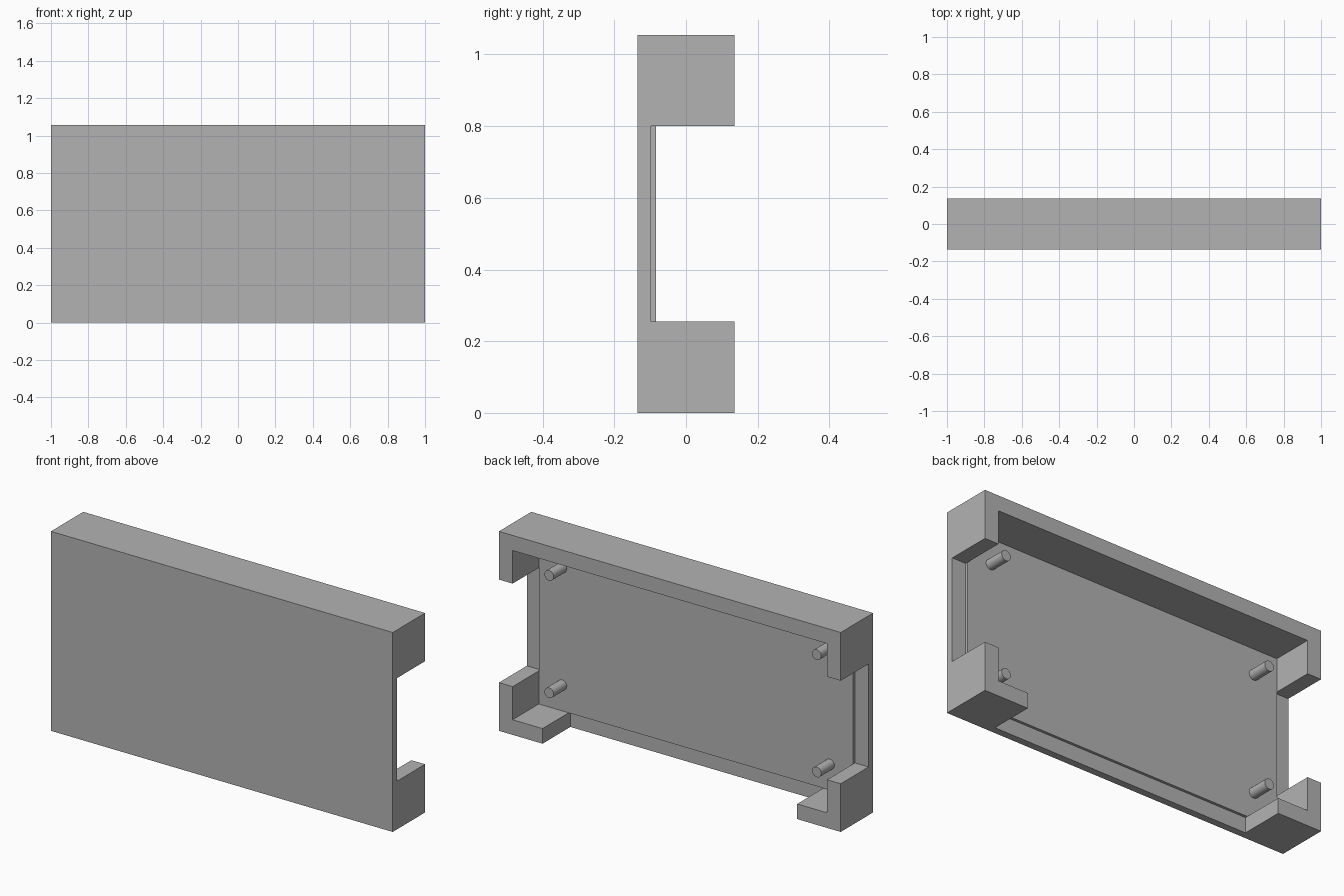
import bpy, bmesh, math
from mathutils import Matrix

cube = bpy.data.objects.get("Cube")
if cube:
    bpy.data.objects.remove(cube, do_unlink=True)

HEIGHT, BACK = 1.055, 0.135      # total height, half depth
WALL, CORNER = 0.08, 0.255       # wall thickness, length of the corner walls
FLOOR_Y, PANEL_Y = -0.0975, -0.0835
PEG_INSET, PEG_RADIUS, PEG_LENGTH = 0.217, 0.027, 0.11

grey = bpy.data.materials.new("plain_grey")
grey.use_nodes = True
colour = (0.45, 0.45, 0.45, 1)
grey.diffuse_color = colour
grey.node_tree.nodes["Principled BSDF"].inputs["Base Color"].default_value = colour


def make_object(name, bm):
    bmesh.ops.recalc_face_normals(bm, faces=bm.faces)
    mesh = bpy.data.meshes.new(name)
    bm.to_mesh(mesh)
    bm.free()
    mesh.materials.append(grey)
    obj = bpy.data.objects.new(name, mesh)
    bpy.context.collection.objects.link(obj)
    return obj


def prism(name, outline, y0, y1):
    """Extrude an x-z outline along y."""
    bm = bmesh.new()
    face = bm.faces.new([bm.verts.new((x, y0, z)) for x, z in outline])
    result = bmesh.ops.extrude_face_region(bm, geom=[face])
    verts = [v for v in result["geom"] if isinstance(v, bmesh.types.BMVert)]
    bmesh.ops.translate(bm, verts=verts, vec=(0, y1 - y0, 0))
    return make_object(name, bm)


def rectangle(half_width, z0, z1):
    return [(-half_width, z0), (half_width, z0), (half_width, z1), (-half_width, z1)]


def activate(obj):
    bpy.ops.object.select_all(action='DESELECT')
    obj.select_set(True)
    bpy.context.view_layer.objects.active = obj


# Case: a solid block hollowed from behind, open at both ends and below
case = prism("case", rectangle(1, 0, HEIGHT), -BACK, BACK)
inner = 1 - WALL
half = [(inner, HEIGHT - WALL), (inner, HEIGHT - CORNER), (1.1, HEIGHT - CORNER),
        (1.1, CORNER), (inner, CORNER), (inner, WALL),
        (1 - CORNER, WALL), (1 - CORNER, -0.1)]
outline = half + [(-x, z) for x, z in reversed(half)]
cutter = prism("hollow_cutter", outline, FLOOR_Y, 0.3)
cutter.hide_render = True
cut = case.modifiers.new("hollow", 'BOOLEAN')
cut.operation = 'DIFFERENCE'
cut.solver = 'EXACT'
cut.object = cutter
activate(case)
bpy.ops.object.modifier_apply(modifier=cut.name)
bpy.data.objects.remove(cutter, do_unlink=True)

# Raised panel on the floor of the case
prism("inner_panel", rectangle(inner, WALL, HEIGHT - WALL), FLOOR_Y - 0.01, PANEL_Y)

# Four round mounting pegs
for side, x in (("left", 1 - PEG_INSET), ("right", PEG_INSET - 1)):
    for level, z in (("lower", PEG_INSET), ("upper", HEIGHT - PEG_INSET)):
        bm = bmesh.new()
        bmesh.ops.create_cone(bm, cap_ends=True, segments=32, radius1=PEG_RADIUS,
                              radius2=PEG_RADIUS, depth=PEG_LENGTH,
                              matrix=Matrix.Translation((x, PANEL_Y + PEG_LENGTH / 2, z))
                              @ Matrix.Rotation(math.pi / 2, 4, 'X'))
        peg = make_object(f"{level}_{side}_peg", bm)
        activate(peg)
        bpy.ops.object.shade_smooth_by_angle(angle=math.radians(30))
